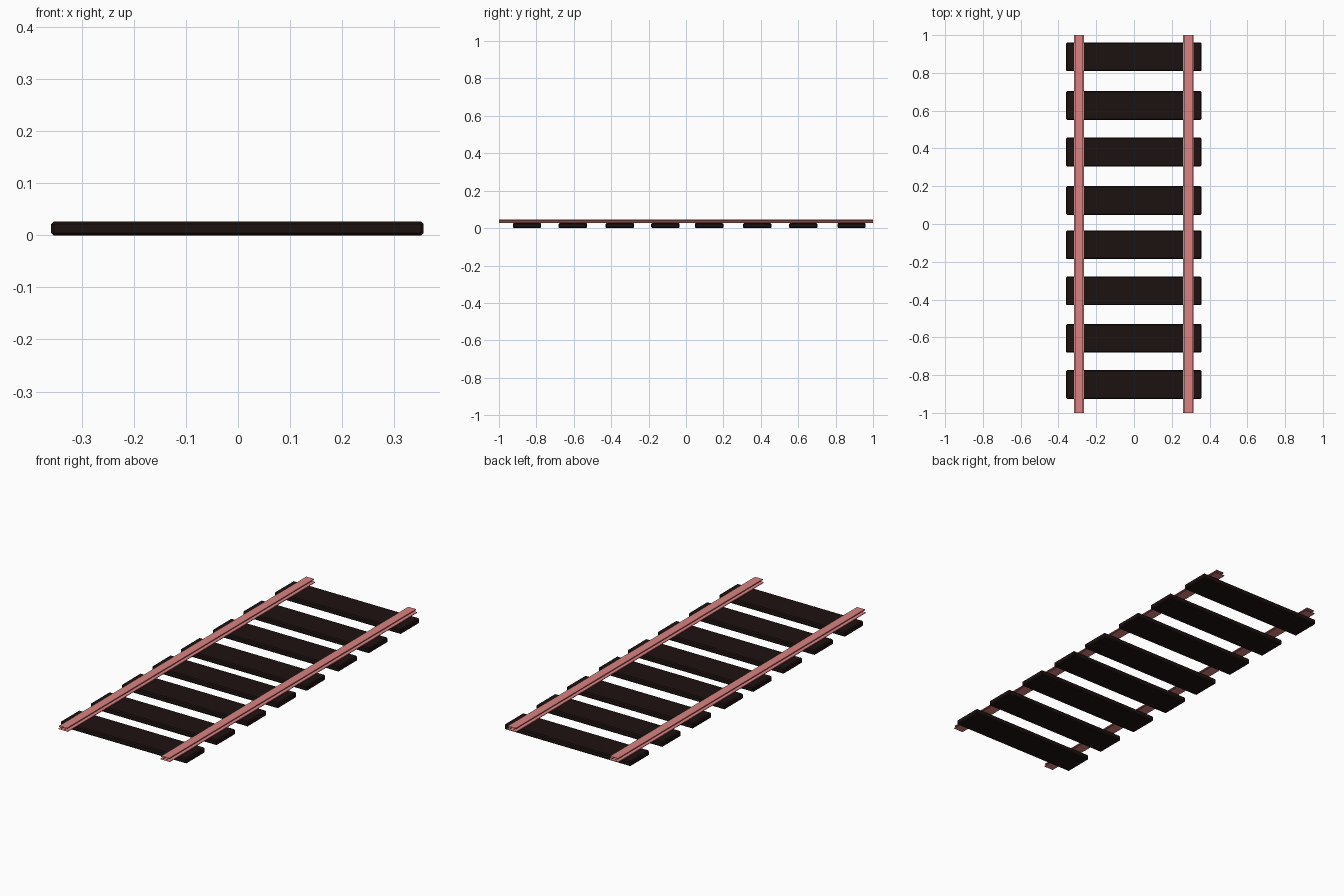
import bpy, bmesh

if "Cube" in bpy.data.objects:
    bpy.data.objects.remove(bpy.data.objects["Cube"])


def material(name, rgb):
    m = bpy.data.materials.new(name)
    m.diffuse_color = (*rgb, 1)
    m.use_nodes = True
    m.node_tree.nodes["Principled BSDF"].inputs["Base Color"].default_value = m.diffuse_color
    return m


def add_object(name, bm, mat):
    bmesh.ops.recalc_face_normals(bm, faces=bm.faces)
    me = bpy.data.meshes.new(name)
    bm.to_mesh(me)
    bm.free()
    me.materials.append(mat)
    ob = bpy.data.objects.new(name, me)
    bpy.context.collection.objects.link(ob)
    return ob


wood = material("dark_wood", (0.012, 0.006, 0.005))
steel = material("rusty_steel", (0.70, 0.22, 0.22))

# Wooden ties: chamfered planks, slightly uneven spacing
TIE_LENGTH, TIE_WIDTH, TIE_HEIGHT = 0.716, 0.152, 0.027
for i, y in enumerate((0.885, 0.627, 0.381, 0.124, -0.110, -0.354, -0.605, -0.850)):
    bm = bmesh.new()
    bmesh.ops.create_cube(bm, size=1)
    for v in bm.verts:
        v.co.x *= TIE_LENGTH
        v.co.y *= TIE_WIDTH
        v.co.z *= TIE_HEIGHT
    bmesh.ops.bevel(bm, geom=bm.edges[:], offset=0.005, segments=1, affect='EDGES')
    tie = add_object(f"tie_{i + 1}", bm, wood)
    tie.location = (-0.001, y, TIE_HEIGHT / 2)

# Steel rails: I-shaped section extruded along y, open at both ends
half = [(0.027, 0.027), (0.027, 0.030), (0.009, 0.033),
        (0.009, 0.038), (0.022, 0.040), (0.022, 0.045)]
section = half + [(-x, z) for x, z in reversed(half)]
for name, cx in (("left_rail", -0.291), ("right_rail", 0.287)):
    bm = bmesh.new()
    front = [bm.verts.new((x, -1, z)) for x, z in section]
    back = [bm.verts.new((x, 1, z)) for x, z in section]
    for i in range(len(section)):
        j = (i + 1) % len(section)
        bm.faces.new((front[i], front[j], back[j], back[i]))
    rail = add_object(name, bm, steel)
    rail.location.x = cx
